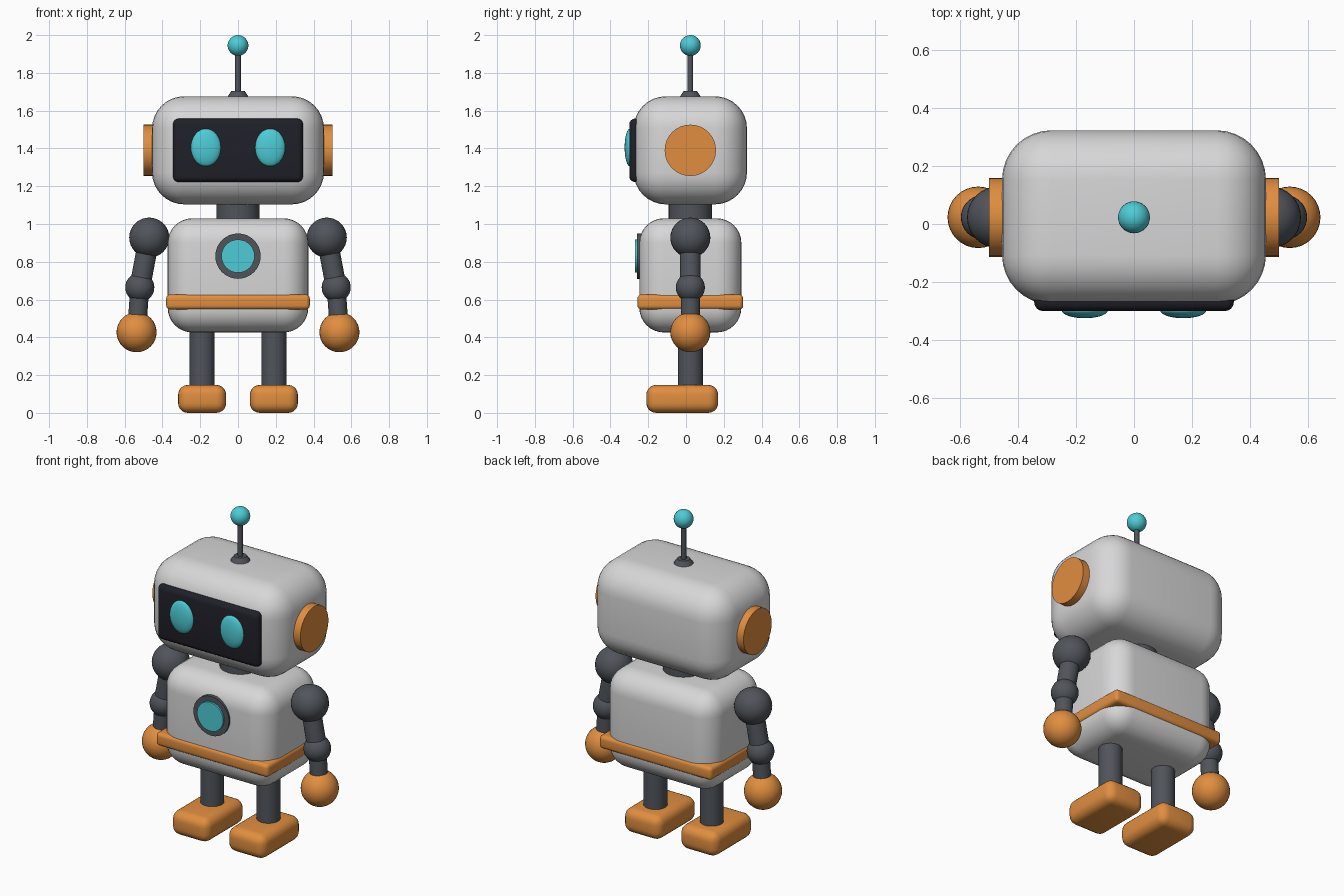
import bpy, math
from mathutils import Vector

if "Cube" in bpy.data.objects:
    bpy.data.objects.remove(bpy.data.objects["Cube"])

CY = 0.023  # depth of the body's centre line


def material(name, rgb):
    m = bpy.data.materials.new(name)
    m.diffuse_color = (*rgb, 1)
    m.use_nodes = True
    m.node_tree.nodes["Principled BSDF"].inputs["Base Color"].default_value = m.diffuse_color
    return m


SHELL = material("shell grey", (0.68, 0.68, 0.69))
ORANGE = material("orange", (0.75, 0.27, 0.05))
JOINT = material("joint grey", (0.08, 0.09, 0.105))
SCREEN = material("screen black", (0.014, 0.014, 0.022))
TEAL = material("teal", (0.075, 0.6, 0.67))


def finish(name, mat, angle=35):
    ob = bpy.context.object
    ob.name = name
    ob.data.materials.append(mat)
    bpy.ops.object.shade_smooth_by_angle(angle=math.radians(angle))
    return ob


def rounded_box(name, mat, centre, size, bevel, segments=6):
    bpy.ops.mesh.primitive_cube_add(size=1, location=centre)
    ob = bpy.context.object
    ob.scale = size
    bpy.ops.object.transform_apply(location=False, rotation=False, scale=True)
    mod = ob.modifiers.new("round", 'BEVEL')
    mod.width, mod.segments = bevel, segments
    bpy.ops.object.modifier_apply(modifier="round")
    return finish(name, mat)


def rod(name, mat, a, b, r1, r2=None, sides=32):
    a, b = Vector(a), Vector(b)
    bpy.ops.mesh.primitive_cone_add(vertices=sides, radius1=r1, radius2=r1 if r2 is None else r2,
                                    depth=(b - a).length, location=(a + b) / 2,
                                    rotation=(b - a).to_track_quat('Z', 'Y').to_euler())
    return finish(name, mat)


def ball(name, mat, centre, radii):
    bpy.ops.mesh.primitive_uv_sphere_add(segments=32, ring_count=16, radius=1, location=centre)
    bpy.context.object.scale = radii if isinstance(radii, tuple) else (radii,) * 3
    bpy.ops.object.transform_apply(location=False, rotation=False, scale=True)
    return finish(name, mat)


# Head, face screen and neck
rounded_box("head", SHELL, (0, CY, 1.39), (0.91, 0.6, 0.572), 0.17, 8)
rounded_box("face_screen", SCREEN, (0, -0.26, 1.39), (0.688, 0.08, 0.336), 0.03, 4)
rod("neck", JOINT, (0, CY, 0.98), (0, CY, 1.15), 0.115)

# Antenna
rod("antenna_base", JOINT, (0, CY, 1.66), (0, CY, 1.703), 0.065, 0.036)
rod("antenna_rod", JOINT, (0, CY, 1.69), (0, CY, 1.93), 0.015, sides=16)
ball("antenna_tip", TEAL, (0, CY, 1.945), 0.055)

# Torso, belt and chest light
rounded_box("torso", SHELL, (0, CY, 0.728), (0.744, 0.54, 0.604), 0.13, 8)
rounded_box("belt", ORANGE, (0, CY, 0.587), (0.76, 0.56, 0.08), 0.022, 4)
rod("chest_ring", JOINT, (0, -0.22, 0.83), (0, -0.259, 0.83), 0.12)
rod("chest_light", TEAL, (0, -0.22, 0.83), (0, -0.27, 0.83), 0.088)

# Paired parts
for side, s in (("left", -1), ("right", 1)):
    ball(f"{side}_eye", TEAL, (s * 0.17, -0.297, 1.405), (0.08, 0.028, 0.1))
    rod(f"{side}_ear", ORANGE, (s * 0.42, CY, 1.39), (s * 0.5, CY, 1.39), 0.136)

    shoulder, elbow, hand = ((s * x, CY, z) for x, z in ((0.47, 0.928), (0.52, 0.664), (0.537, 0.427)))
    ball(f"{side}_shoulder", JOINT, shoulder, 0.106)
    rod(f"{side}_upper_arm", JOINT, shoulder, elbow, 0.055)
    ball(f"{side}_elbow", JOINT, elbow, 0.077)
    rod(f"{side}_forearm", JOINT, elbow, hand, 0.05)
    ball(f"{side}_hand", ORANGE, hand, 0.106)

    rod(f"{side}_leg", JOINT, (s * 0.19, CY, 0.1), (s * 0.19, CY, 0.48), 0.066)
    rounded_box(f"{side}_foot", ORANGE, (s * 0.19, -0.02, 0.074), (0.254, 0.38, 0.148), 0.052, 5)
